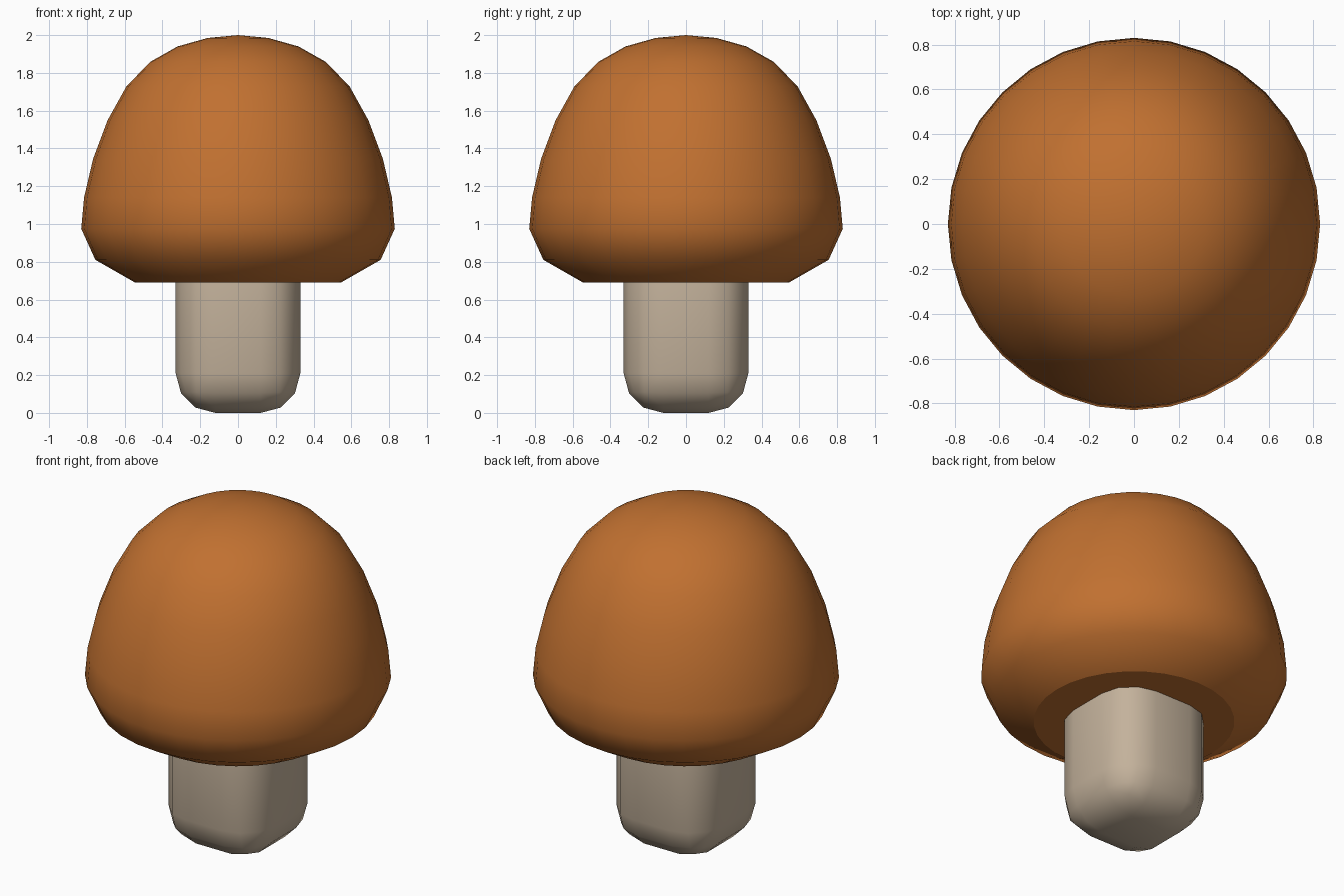
import bpy, bmesh, math
from mathutils import Matrix

cube = bpy.data.objects.get("Cube")
if cube:
    bpy.data.objects.remove(cube, do_unlink=True)


def make_material(name, rgb):
    mat = bpy.data.materials.new(name)
    mat.use_nodes = True
    color = (*rgb, 1.0)
    mat.diffuse_color = color
    mat.node_tree.nodes["Principled BSDF"].inputs["Base Color"].default_value = color
    return mat


def make_object(name, bm, mat):
    mesh = bpy.data.meshes.new(name)
    bm.to_mesh(mesh)
    bm.free()
    mesh.materials.append(mat)
    obj = bpy.data.objects.new(name, mesh)
    bpy.context.collection.objects.link(obj)
    return obj


# Cap: a revolved dome, tucked in at the rim, with a flat underside
SIDES = 32
profile = [(0.16, 1.985), (0.32, 1.94), (0.462, 1.86), (0.59, 1.73),
           (0.69, 1.55), (0.767, 1.345), (0.815, 1.14), (0.83, 0.975),
           (0.755, 0.81), (0.545, 0.69)]
bm = bmesh.new()
rings = []
for r, z in profile:
    angles = [math.tau * i / SIDES for i in range(SIDES)]
    rings.append([bm.verts.new((r * math.cos(a), r * math.sin(a), z)) for a in angles])
top = bm.verts.new((0, 0, 2))
for i in range(SIDES):
    j = (i + 1) % SIDES
    bm.faces.new((top, rings[0][i], rings[0][j]))
    for upper, lower in zip(rings, rings[1:]):
        bm.faces.new((upper[i], lower[i], lower[j], upper[j]))
underside = bm.faces.new(rings[-1][::-1])
for face in bm.faces:
    face.smooth = True
for edge in underside.edges:
    edge.smooth = False
make_object("cap", bm, make_material("warm orange brown", (0.53, 0.163, 0.03)))

# Stem: a tall block with broadly rounded edges, its top hidden in the cap
HALF, HEIGHT = 0.33, 1.1
bm = bmesh.new()
bmesh.ops.create_cube(bm, size=1, matrix=Matrix.Translation((0, 0, HEIGHT / 2))
                      @ Matrix.Diagonal((2 * HALF, 2 * HALF, HEIGHT, 1)))
for face in bm.faces:
    face.smooth = True
stem = make_object("stem", bm, make_material("pale beige", (0.55, 0.445, 0.33)))
bevel = stem.modifiers.new("rounded_edges", 'BEVEL')
bevel.width = 0.21
bevel.segments = 3
bevel.limit_method = 'NONE'
